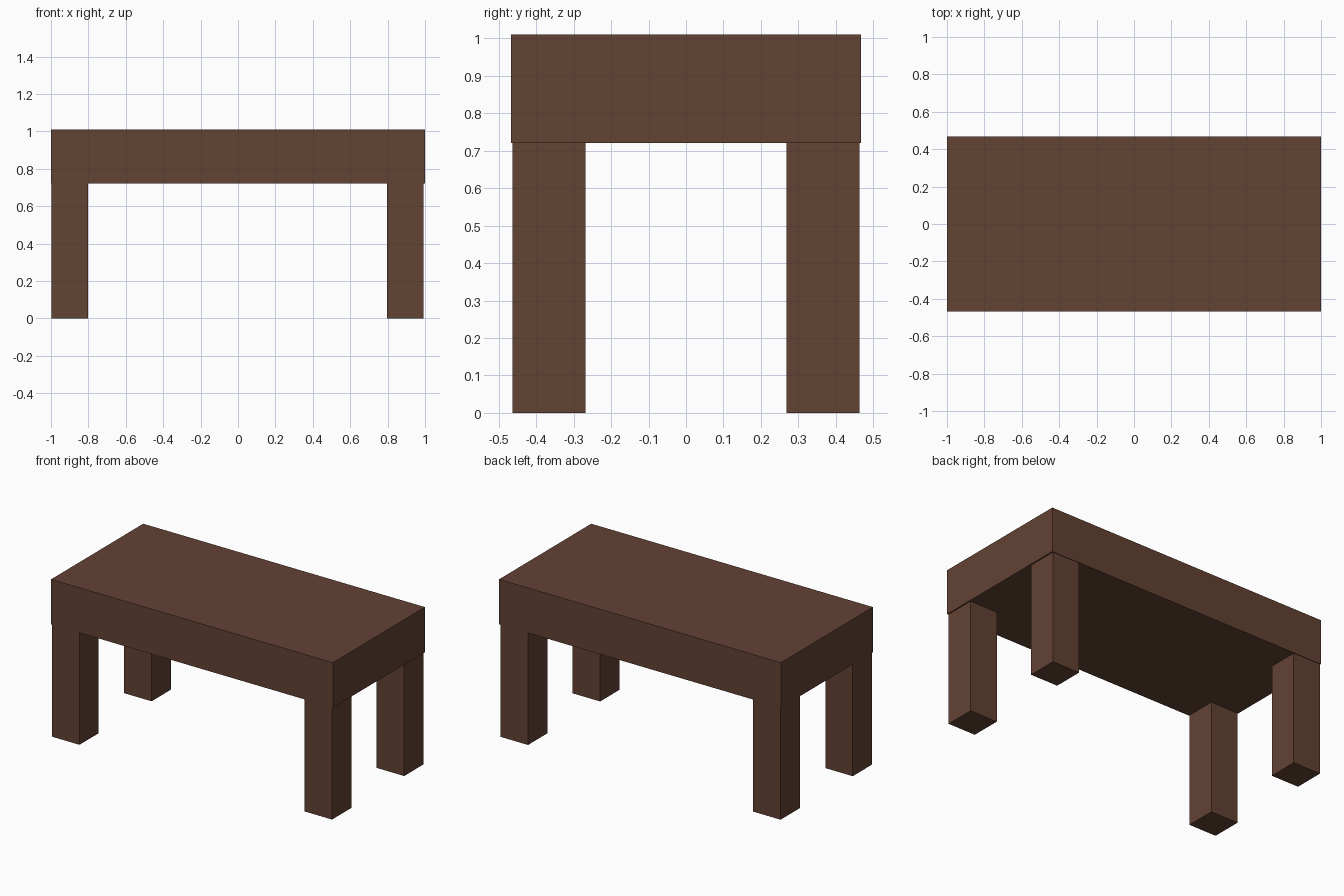
import bpy

if "Cube" in bpy.data.objects:
    bpy.data.objects.remove(bpy.data.objects["Cube"])

wood = bpy.data.materials.new("dark_wood")
wood.diffuse_color = (0.125, 0.054, 0.034, 1)
wood.use_nodes = True
wood.node_tree.nodes["Principled BSDF"].inputs["Base Color"].default_value = wood.diffuse_color


def box(name, x, y, z):
    """Box spanning the given (min, max) ranges."""
    centre = [(a + b) / 2 for a, b in (x, y, z)]
    size = [b - a for a, b in (x, y, z)]
    bpy.ops.mesh.primitive_cube_add(size=1, location=centre)
    ob = bpy.context.object
    ob.name = name
    ob.scale = size
    bpy.ops.object.transform_apply(location=False, rotation=False, scale=True)
    ob.data.materials.append(wood)
    return ob


# Thick solid top
box("table_top", (-1, 1), (-0.467, 0.467), (0.721, 1.01))

# Four square legs, just inside the edges of the top
for side, x in (("left", (-0.996, -0.801)), ("right", (0.797, 0.992))):
    for end, y in (("front", (-0.463, -0.268)), ("back", (0.268, 0.463))):
        box(f"{end}_{side}_leg", x, y, (0, 0.721))
